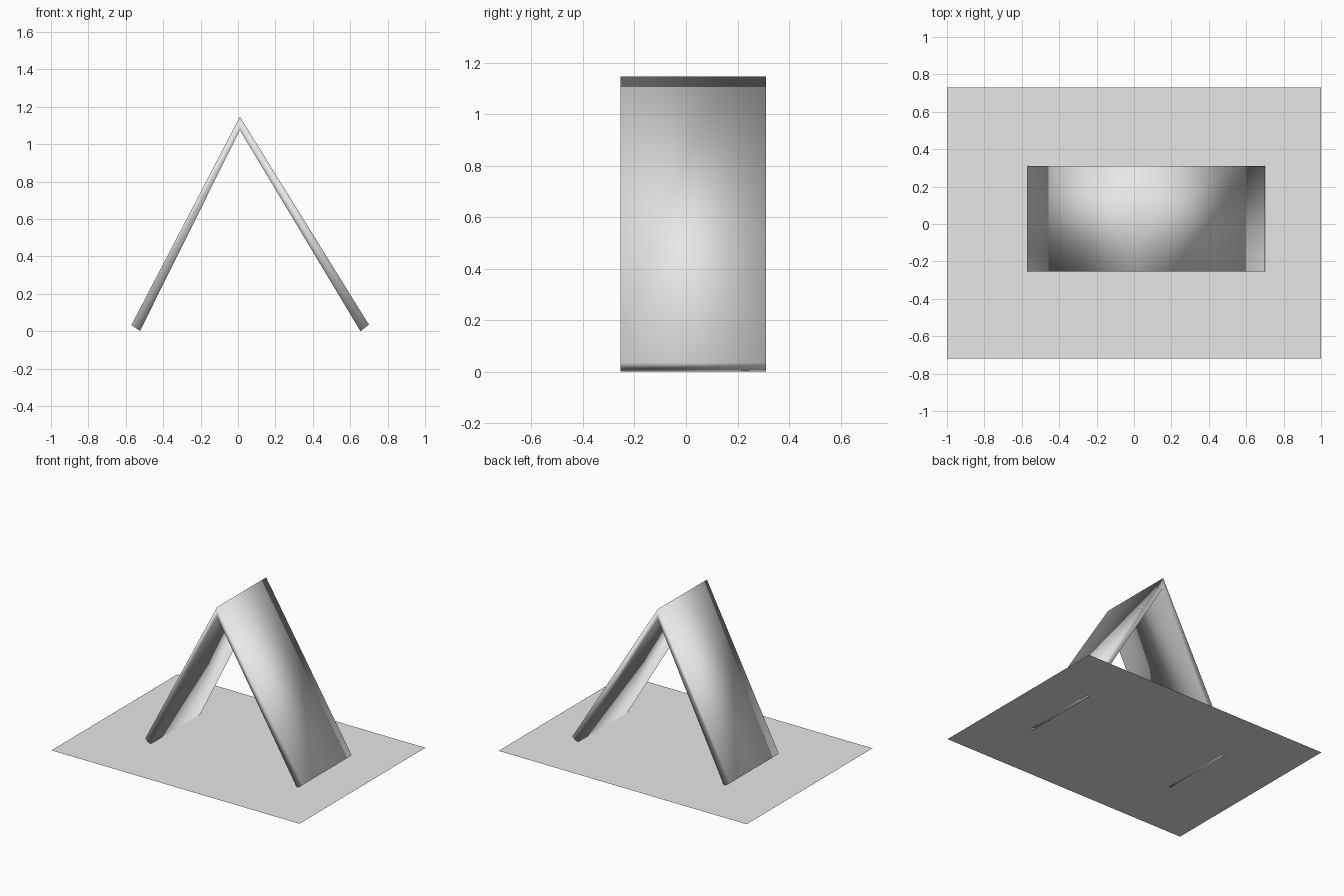
import bpy
import bmesh

cube = bpy.data.objects.get("Cube")
if cube:
    bpy.data.objects.remove(cube, do_unlink=True)

# Single plain grey
grey = bpy.data.materials.new("light_grey")
grey.use_nodes = True
colour = (0.8, 0.8, 0.8, 1)
grey.diffuse_color = colour
grey.node_tree.nodes["Principled BSDF"].inputs["Base Color"].default_value = colour


def add_object(name, bm):
    mesh = bpy.data.meshes.new(name)
    bm.to_mesh(mesh)
    bm.free()
    mesh.materials.append(grey)
    obj = bpy.data.objects.new(name, mesh)
    bpy.context.collection.objects.link(obj)
    return obj


# Ground sheet: flat, with the tent's feet just piercing it
bm = bmesh.new()
y0, y1, z = -0.72, 0.73, 0.01
bm.faces.new([bm.verts.new(p) for p in
              ((-1, y0, z), (1, y0, z), (1, y1, z), (-1, y1, z))])
add_object("ground_sheet", bm)

# Tent: two leaning slabs joined at the ridge, as one soft-shaded body
outer = [(-0.57, 0.033), (0.01, 1.147), (0.70, 0.035)]
inner = [(-0.524, 0.002), (0.01, 1.075), (0.655, 0.0)]
bm = bmesh.new()
rings = [[bm.verts.new((x, y, h)) for x, h in outer + inner[::-1]]
         for y in (-0.255, 0.31)]
front, back = rings
for i in range(6):
    j = (i + 1) % 6
    bm.faces.new((front[i], front[j], back[j], back[i]))
for ring in rings:
    bm.faces.new((ring[0], ring[1], ring[4], ring[5]))
    bm.faces.new((ring[1], ring[2], ring[3], ring[4]))
bmesh.ops.recalc_face_normals(bm, faces=bm.faces)
for face in bm.faces:
    face.smooth = True
add_object("tent_body", bm)
